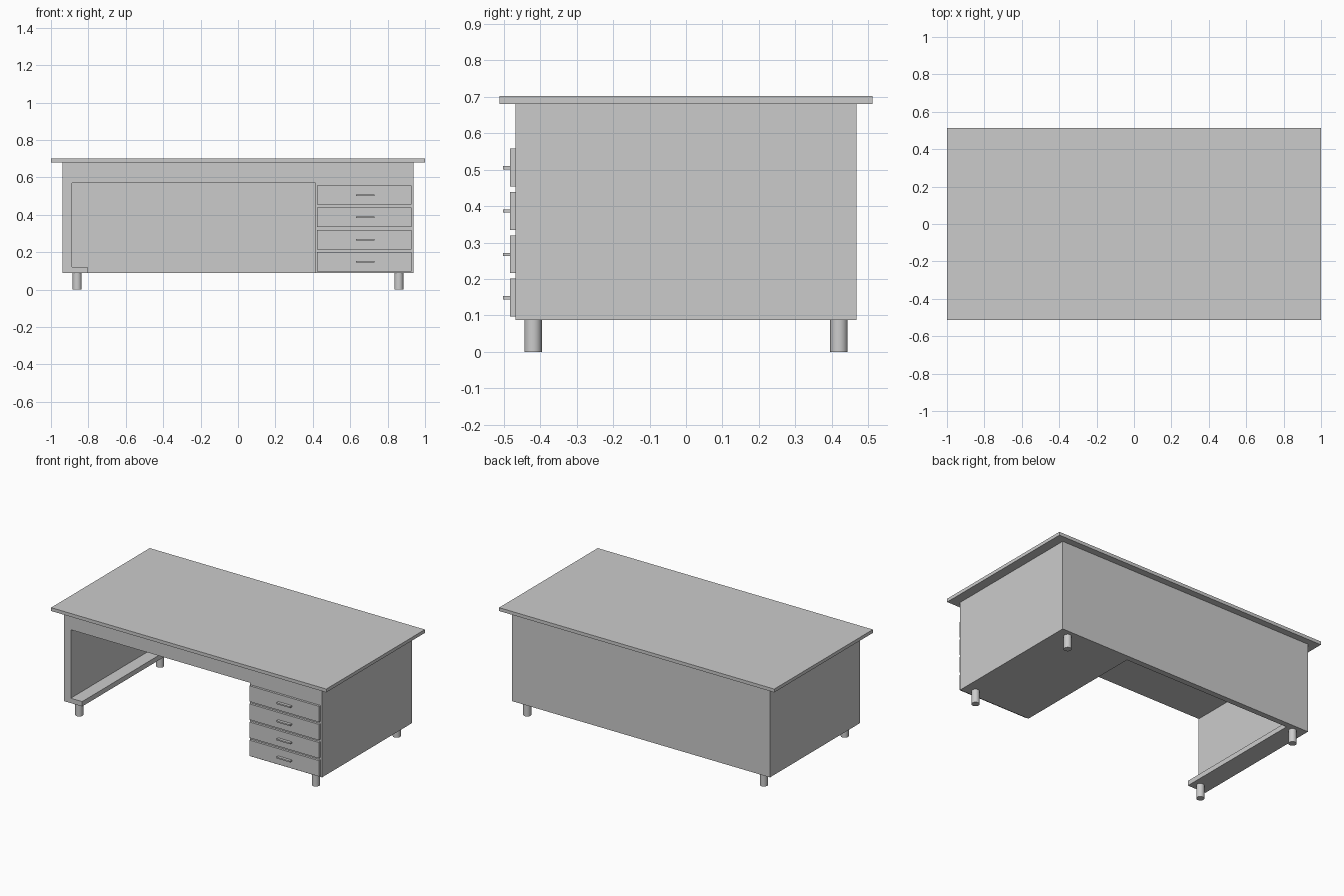
import bpy
import bmesh
from mathutils import Vector

if "Cube" in bpy.data.objects:
    bpy.data.objects.remove(bpy.data.objects["Cube"])


def prism(name, profile, y0, y1):
    """Extrude an (x, z) outline along y."""
    bm = bmesh.new()
    face = bm.faces.new([bm.verts.new((x, y0, z)) for x, z in profile])
    ext = bmesh.ops.extrude_face_region(bm, geom=[face])
    moved = [g for g in ext["geom"] if isinstance(g, bmesh.types.BMVert)]
    bmesh.ops.translate(bm, verts=moved, vec=Vector((0, y1 - y0, 0)))
    bmesh.ops.recalc_face_normals(bm, faces=bm.faces)
    mesh = bpy.data.meshes.new(name)
    bm.to_mesh(mesh)
    bm.free()
    obj = bpy.data.objects.new(name, mesh)
    bpy.context.collection.objects.link(obj)
    return obj


def box(name, x0, x1, y0, y1, z0, z1):
    return prism(name, [(x0, z0), (x1, z0), (x1, z1), (x0, z1)], y0, y1)


# Desk top
box("desk_top", -1, 1, -0.512, 0.512, 0.68, 0.702)

# Body: one block with the knee space cut out, leaving the left foot ledge
body = box("desk_body", -0.938, 0.938, -0.468, 0.468, 0.088, 0.68)
cutter = prism("knee_space_cutter",
               [(-0.805, 0), (0.415, 0), (0.415, 0.57),
                (-0.888, 0.57), (-0.888, 0.12), (-0.805, 0.12)],
               -0.6, 0.43)
cutter.hide_render = True
cut = body.modifiers.new("knee_space", "BOOLEAN")
cut.operation = "DIFFERENCE"
cut.solver = "EXACT"
cut.object = cutter
bpy.context.view_layer.objects.active = body
bpy.ops.object.modifier_apply(modifier=cut.name)
bpy.data.objects.remove(cutter)

# Drawer fronts with bar handles
for i in range(4):
    z = 0.148 + i * 0.119
    box(f"drawer_front_{i + 1}", 0.422, 0.928, -0.483, -0.468, z - 0.051, z + 0.053)
    box(f"drawer_handle_{i + 1}", 0.63, 0.73, -0.502, -0.483, z - 0.004, z + 0.005)

# Round feet
for side, x in (("left", -0.86), ("right", 0.86)):
    for end, y in (("front", -0.42), ("back", 0.42)):
        bpy.ops.mesh.primitive_cylinder_add(vertices=32, radius=0.024, depth=0.088,
                                            location=(x, y, 0.044))
        bpy.context.object.name = f"{end}_{side}_foot"
        bpy.ops.object.shade_smooth_by_angle()
